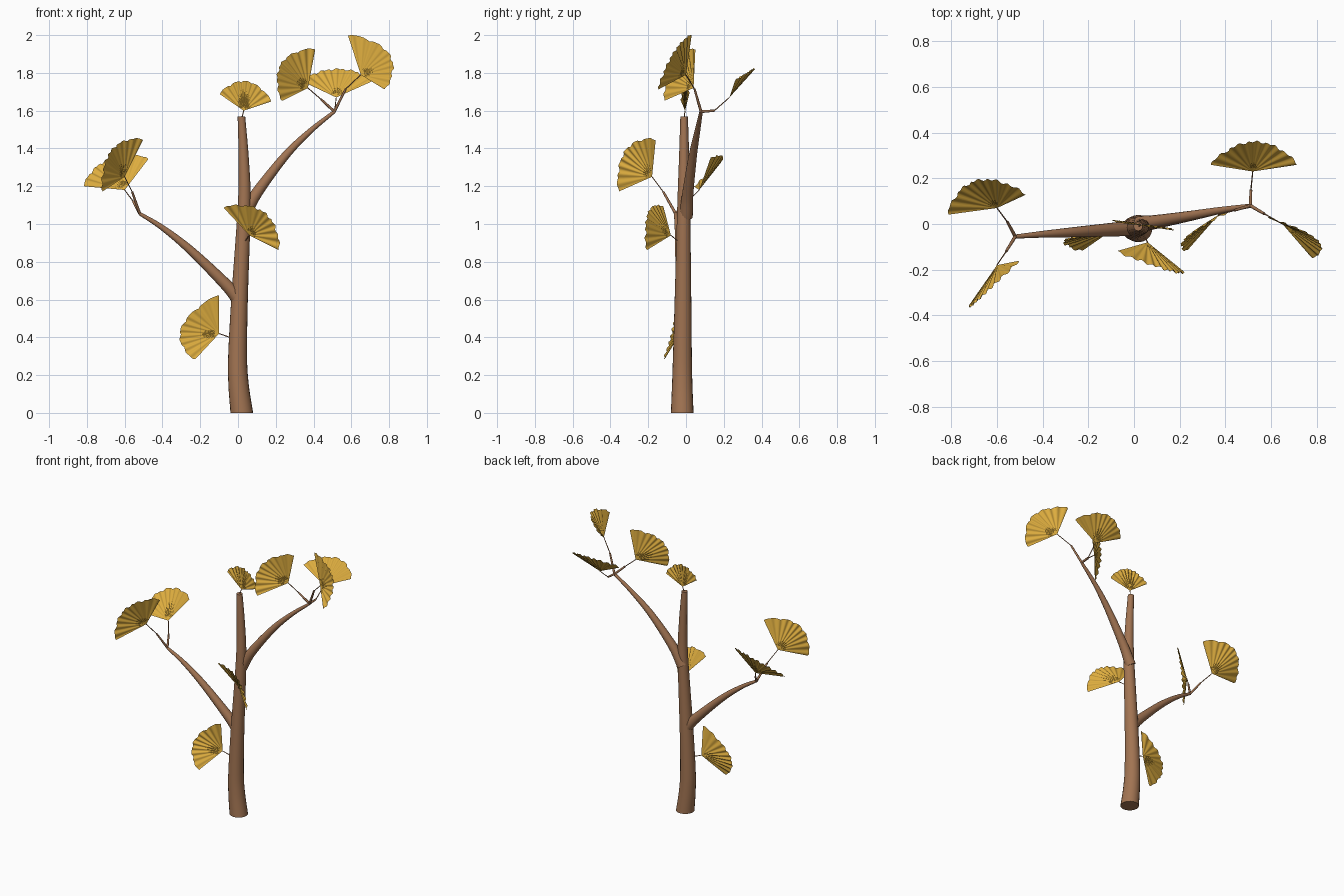
import bpy, bmesh, math
from mathutils import Vector

cube = bpy.data.objects.get("Cube")
if cube:
    bpy.data.objects.remove(cube, do_unlink=True)


def material(name, color):
    m = bpy.data.materials.new(name)
    m.use_nodes = True
    m.diffuse_color = color
    m.node_tree.nodes["Principled BSDF"].inputs["Base Color"].default_value = color
    return m


BARK = material("brown bark", (0.36, 0.175, 0.085, 1))
GOLD = material("golden leaf", (0.73, 0.42, 0.05, 1))


def finish(bm, name, mat):
    bmesh.ops.remove_doubles(bm, verts=bm.verts, dist=1e-5)
    mesh = bpy.data.meshes.new(name)
    bm.to_mesh(mesh)
    bm.free()
    mesh.materials.append(mat)
    ob = bpy.data.objects.new(name, mesh)
    bpy.context.collection.objects.link(ob)
    bpy.ops.object.select_all(action='DESELECT')
    ob.select_set(True)
    bpy.context.view_layer.objects.active = ob
    bpy.ops.object.shade_smooth_by_angle(angle=math.radians(50))


def smooth_path(points, steps):
    """Catmull-Rom through (x, y, z, radius) points."""
    p = [Vector(q) for q in points]
    p = [2 * p[0] - p[1]] + p + [2 * p[-1] - p[-2]]
    out = []
    for a, b, c, d in zip(p, p[1:], p[2:], p[3:]):
        for i in range(steps):
            t = i / steps
            out.append(0.5 * (2 * b + (c - a) * t + (2 * a - 5 * b + 4 * c - d) * t * t
                              + (3 * b - a - 3 * c + d) * t ** 3))
    return out + [p[-2]]


def tube(name, points, sides=16, steps=6, level=False, mat=BARK):
    """Tapered tube; level keeps every ring horizontal."""
    path = smooth_path(points, steps)
    bm = bmesh.new()
    rings = []
    for i, q in enumerate(path):
        along = (path[min(i + 1, len(path) - 1)] - path[max(i - 1, 0)]).to_3d()
        axis = Vector((0, 0, 1)) if level else along.normalized()
        u = axis.cross(Vector((0.3, 1, 0))).normalized()
        v = axis.cross(u)
        rings.append([bm.verts.new(q.to_3d() + q.w * (u * math.cos(k * math.tau / sides)
                                                      + v * math.sin(k * math.tau / sides)))
                      for k in range(sides)])
    for lo, hi in zip(rings, rings[1:]):
        for k in range(sides):
            n = (k + 1) % sides
            bm.faces.new((lo[k], lo[n], hi[n], hi[k]))
    bm.faces.new(rings[0][::-1])
    bm.faces.new(rings[-1])
    finish(bm, name, mat)


def leaf(name, base, a, m, b, fan=60, rows=6):
    """Pleated fan leaf; a, m, b reach from the base to one corner, the middle and the other corner."""
    base, a, m, b = map(Vector, (base, a, m, b))
    bm = bmesh.new()
    grid = []
    for i in range(fan + 1):
        t = i / fan
        ray = a * (1 - t) * (1 - 2 * t) + m * 4 * t * (1 - t) + b * t * (2 * t - 1)
        slope = a * (4 * t - 3) + m * (4 - 8 * t) + b * (4 * t - 1)
        normal = ray.cross(slope).normalized()
        ray *= 0.965 + 0.05 * abs(math.sin(5 * math.pi * t)) ** 0.7
        pleat = 0.005 * math.sin(t * 10 * math.tau)
        grid.append([bm.verts.new(base + ray * (j / rows) + normal * pleat * (j / rows))
                     for j in range(rows + 1)])
    for c, d in zip(grid, grid[1:]):
        for j in range(rows):
            if j:
                bm.faces.new((c[j], c[j + 1], d[j + 1], d[j]))
            else:
                bm.faces.new((c[0], c[1], d[1]))
    finish(bm, name, GOLD)


# Trunk and main branches
tube("trunk", [(0.02, -0.02, 0, 0.06), (0.003, -0.02, 0.15, 0.054), (-0.002, -0.019, 0.3, 0.05),
               (0.008, -0.016, 0.6, 0.044), (0.033, -0.012, 1.1, 0.034),
               (0.03, -0.01, 1.35, 0.027), (0.018, -0.01, 1.57, 0.02)], 20, level=True)
tube("left_branch", [(0.03, 0, 1.04, 0.036), (0.1, 0.01, 1.165, 0.03), (0.25, 0.036, 1.36, 0.022),
                     (0.38, 0.06, 1.49, 0.015), (0.51, 0.08, 1.595, 0.009)])
tube("right_branch", [(0.01, -0.015, 0.59, 0.038), (-0.06, -0.022, 0.675, 0.032),
                      (-0.25, -0.035, 0.86, 0.023), (-0.4, -0.045, 0.98, 0.015),
                      (-0.52, -0.055, 1.055, 0.009)])

# Leaves: stalk start, twig end, leaf base, three fan rays
left_tip, right_tip = (0.51, 0.08, 1.595), (-0.52, -0.055, 1.055)
leaves = {
    "left_inner": (left_tip, (0.44, 0.06, 1.66), (0.37, 0.04, 1.72),
                   (-0.14, -0.16, -0.07), (-0.14, -0.1, 0.13), (0.04, 0.01, 0.21)),
    "left_rear": (left_tip, (0.512, 0.15, 1.6), (0.52, 0.23, 1.67),
                  (-0.19, 0.03, 0.09), (0.01, 0.13, 0.15), (0.2, 0.03, 0.09)),
    "left_outer": (left_tip, (0.57, 0.045, 1.715), (0.65, 0, 1.79),
                   (-0.07, 0.03, 0.215), (0.15, -0.07, 0.11), (0.13, -0.15, -0.08)),
    "right_front": (right_tip, (-0.56, -0.12, 1.17), (-0.6, -0.18, 1.25),
                    (-0.12, -0.18, -0.08), (-0.07, -0.14, 0.14), (0.1, 0.02, 0.2)),
    "right_rear": (right_tip, (-0.555, 0.01, 1.12), (-0.6, 0.07, 1.18),
                   (-0.22, -0.03, 0.02), (-0.09, 0.12, 0.16), (0.13, 0.06, 0.17)),
    "top": ((0.02, -0.01, 1.56), None, (0.03, -0.005, 1.6),
            (-0.13, 0.02, 0.09), (0.015, 0, 0.155), (0.15, -0.02, 0.05)),
    "front": ((0.03, -0.03, 0.9), None, (0.06, -0.08, 0.94),
              (-0.14, -0.04, 0.15), (0.08, -0.12, 0.12), (0.16, -0.13, -0.08)),
    "low_side": ((-0.03, -0.02, 0.395), None, (-0.1, -0.03, 0.42),
                 (0, -0.02, 0.21), (-0.2, -0.04, 0.03), (-0.13, -0.09, -0.14)),
}
for name, (start, knee, base, a, m, b) in leaves.items():
    if knee:
        tube(name + "_twig", [(*start, 0.008), (*knee, 0.006)], 8, 2)
    tube(name + "_stem", [(*(knee or start), 0.003), (*base, 0.0025)], 6, 2)
    leaf(name + "_leaf", base, a, m, b)
